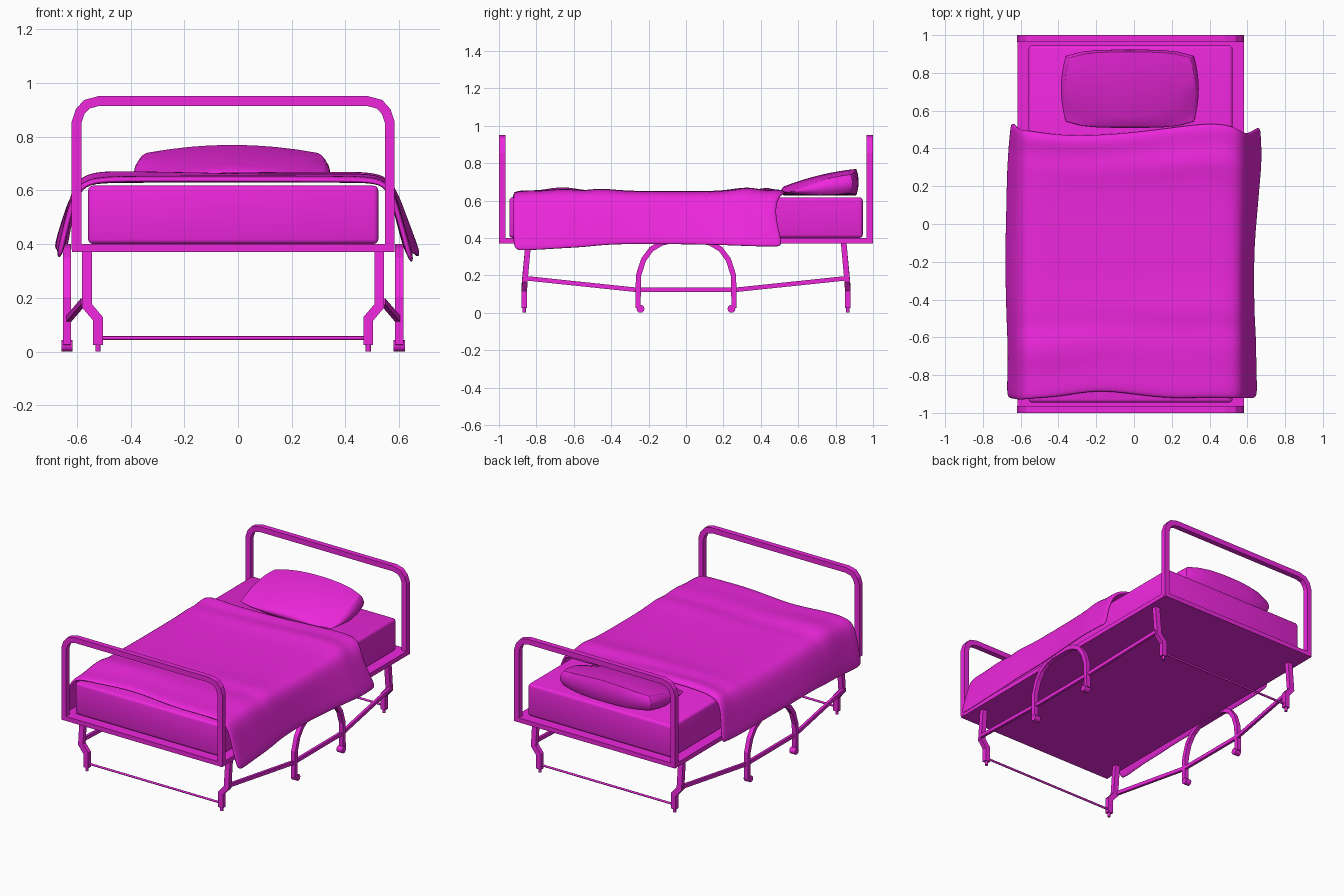
import bpy, bmesh, math
from mathutils import Vector

if "Cube" in bpy.data.objects:
    bpy.data.objects.remove(bpy.data.objects["Cube"])

CX = -0.018  # the bed frame sits slightly left of the blanket-driven centre
mat = bpy.data.materials.new("magenta")
mat.diffuse_color = (0.85, 0.02, 0.72, 1)
mat.use_nodes = True
mat.node_tree.nodes["Principled BSDF"].inputs["Base Color"].default_value = mat.diffuse_color


def finish(bm, name, smooth=None):
    me = bpy.data.meshes.new(name)
    bm.to_mesh(me)
    bm.free()
    ob = bpy.data.objects.new(name, me)
    bpy.context.collection.objects.link(ob)
    me.materials.append(mat)
    if smooth:
        bpy.context.view_layer.objects.active = ob
        ob.select_set(True)
        bpy.ops.object.shade_smooth_by_angle(angle=math.radians(smooth))
        ob.select_set(False)
    return ob


def box(name, lo, hi, bevel=0, smooth=None):
    bm = bmesh.new()
    bmesh.ops.create_cube(bm, size=1)
    for v in bm.verts:
        v.co = [a + (c + 0.5) * (b - a) for a, b, c in zip(lo, hi, v.co)]
    if bevel:
        bmesh.ops.bevel(bm, geom=bm.edges[:], offset=bevel, segments=3,
                        profile=0.5, affect='EDGES')
    return finish(bm, name, smooth)


def bar(name, path, normal, w, d):
    """Sweep a rectangle (w in the bend plane, d along normal) with mitred bends."""
    bm = bmesh.new()
    p = [Vector(q) + Vector((CX, 0, 0)) for q in path]
    n = Vector(normal)
    rings = []
    for i, q in enumerate(p):
        a = (q - p[max(i - 1, 0)]).normalized()
        b = (p[min(i + 1, len(p) - 1)] - q).normalized()
        t = (a + b).normalized()
        ref = a if i else b
        side = t.cross(n).normalized() * (w / 2 / max(t.dot(ref), 0.5))
        off = n * d / 2
        rings.append([bm.verts.new(q + s) for s in
                      (side + off, off - side, -side - off, side - off)])
    for r, s in zip(rings, rings[1:]):
        for k in range(4):
            bm.faces.new((r[k], r[(k + 1) % 4], s[(k + 1) % 4], s[k]))
    bm.faces.new(rings[0])
    bm.faces.new(rings[-1])
    bmesh.ops.recalc_face_normals(bm, faces=bm.faces[:])
    return finish(bm, name)


def cyl(name, loc, r, depth, axis='Z', n=12):
    bm = bmesh.new()
    bmesh.ops.create_cone(bm, cap_ends=True, segments=n, radius1=r, radius2=r, depth=depth)
    for v in bm.verts:
        x, y, z = v.co
        v.co = Vector((z, x, y) if axis == 'X' else (x, y, z)) + Vector(loc) + Vector((CX, 0, 0))
    bmesh.ops.recalc_face_normals(bm, faces=bm.faces[:])
    return finish(bm, name, 50)


# Base platform and mattress
box("base_panel", (CX - 0.60, -1, 0.37), (CX + 0.60, 1, 0.40))
box("mattress", (CX - 0.54, -0.945, 0.40), (CX + 0.54, 0.945, 0.617), 0.018, 50)

# Head and foot rails, with the low rod between each pair of corner legs
half = [(0.583, 0.38), (0.583, 0.852), (0.570, 0.892), (0.545, 0.920), (0.500, 0.932)]
for sy, end in ((-1, "foot"), (1, "head")):
    path = [(-x, sy * 0.982, z) for x, z in half] + [(x, sy * 0.982, z) for x, z in half[::-1]]
    bar(end + "_rail", path, (0, 1, 0), 0.036, 0.036)
    cyl(end + "_cross_rod", (0, sy * 0.864, 0.05), 0.007, 0.99, 'X', 8)

# Corner legs with foot pins
for sx in (-1, 1):
    for sy in (-1, 1):
        bar("corner_leg", [(sx * 0.544, sy * 0.843, 0.375), (sx * 0.544, sy * 0.862, 0.17),
                           (sx * 0.503, sy * 0.865, 0.122), (sx * 0.503, sy * 0.865, 0.025)],
            (0, 1, 0), 0.036, 0.03)
        cyl("foot_pin", (sx * 0.503, sy * 0.865, 0.015), 0.01, 0.03, n=8)
        cyl("caster", (sx * 0.618, sy * 0.243, 0.021), 0.021, 0.042, 'X')

# Arched side legs and the braces that run along each side
arch = [(0.257, 0.025), (0.254, 0.20), (0.226, 0.285), (0.185, 0.34), (0.13, 0.373), (0.07, 0.386)]
brace = [(0.558, 0.862, 0.185), (0.612, 0.26, 0.122)]
for sx in (-1, 1):
    bar("arched_leg", [(sx * 0.618, -y, z) for y, z in arch] +
        [(sx * 0.618, y, z) for y, z in arch[::-1]], (1, 0, 0), 0.028, 0.03)
    bar("side_brace", [(sx * x, -y, z) for x, y, z in brace] +
        [(sx * x, y, z) for x, y, z in brace[::-1]], (1, 0, 0), 0.024, 0.018)

# Pillow: a wedge-shaped cushion, thicker towards the head
bm = bmesh.new()
bmesh.ops.create_cube(bm, size=2)
bmesh.ops.subdivide_edges(bm, edges=bm.edges[:], cuts=7, use_grid_fill=True)
for p in bm.verts:
    u, v, w = p.co
    k = 1 - 0.06 * w * w
    top = 0.722 + 0.047 * v + 0.014 * (1 - v * v) - 0.03 * u * u
    bot = 0.628 + 0.012 * u * u * v * v
    p.co = (-0.022 + 0.365 * u * k * (1 - 0.07 * v * v),
            0.716 + 0.207 * v * k * (1 - 0.16 * u ** 4),
            bot + (top - bot) * (w + 1) / 2)
pillow = finish(bm, "pillow", 60)
bev = pillow.modifiers.new("soft_edges", 'BEVEL')
bev.width, bev.segments, bev.angle_limit = 0.02, 3, math.radians(40)

# Blanket: cross-section swept from foot to head with uneven ends and folds
section = [(-.675, .36), (-.657, .44), (-.635, .53), (-.605, .61), (-.55, .648), (-.4, .65),
           (-.2, .65), (0, .65), (.2, .65), (.4, .65), (.525, .648), (.575, .61),
           (.602, .53), (.63, .43), (.655, .345)]
head = [.54, .53, .51, .50, .50, .475, .475, .49, .515, .54, .525, .49, .48, .50, .52]
foot = [-.925, -.925, -.93, -.935, -.925, -.92, -.88, -.905, -.93, -.92, -.925, -.925, -.925, -.925, -.925]
# rows from foot to head: position, fold height, right flare, left flare, hem lift
rows = [(0, -.003, 0, 0, -.01), (.04, .006, .005, .005, -.012), (.10, .004, 0, 0, -.008),
        (.19, .034, 0, 0, 0), (.26, .002, -.005, .005, .005), (.32, .018, -.01, .008, .015),
        (.40, .002, -.012, .012, .022), (.55, .0, -.012, .014, .022), (.68, .0, .005, .008, .02),
        (.80, .004, .02, .005, .016), (.86, .026, .028, 0, .012), (.92, .004, .028, -.006, .01),
        (.97, .024, .024, -.014, .01), (1, .002, .02, -.02, .01)]
bm = bmesh.new()
grid = []
for j, (t, fold, fr, fl, lift) in enumerate(rows):
    row = []
    for i, (x, z) in enumerate(section):
        hang = max(0, (0.65 - z) / 0.3)
        drift = 0.3 * math.sin(3.1 * x + 1.3 * j)
        row.append(bm.verts.new((x + hang * (fr if x > 0 else -fl),
                                 foot[i] + (head[i] - foot[i]) * t,
                                 z + fold * (0.75 + drift) * (1 - min(hang, 1)) + lift * hang)))
    grid.append(row)
for a, b in zip(grid, grid[1:]):
    for i in range(len(section) - 1):
        bm.faces.new((a[i], a[i + 1], b[i + 1], b[i]))
for f in bm.faces:
    f.smooth = True
blanket = finish(bm, "blanket")
sol = blanket.modifiers.new("thickness", 'SOLIDIFY')
sol.thickness, sol.offset = 0.022, -1
sub = blanket.modifiers.new("smoothing", 'SUBSURF')
sub.levels = sub.render_levels = 2
